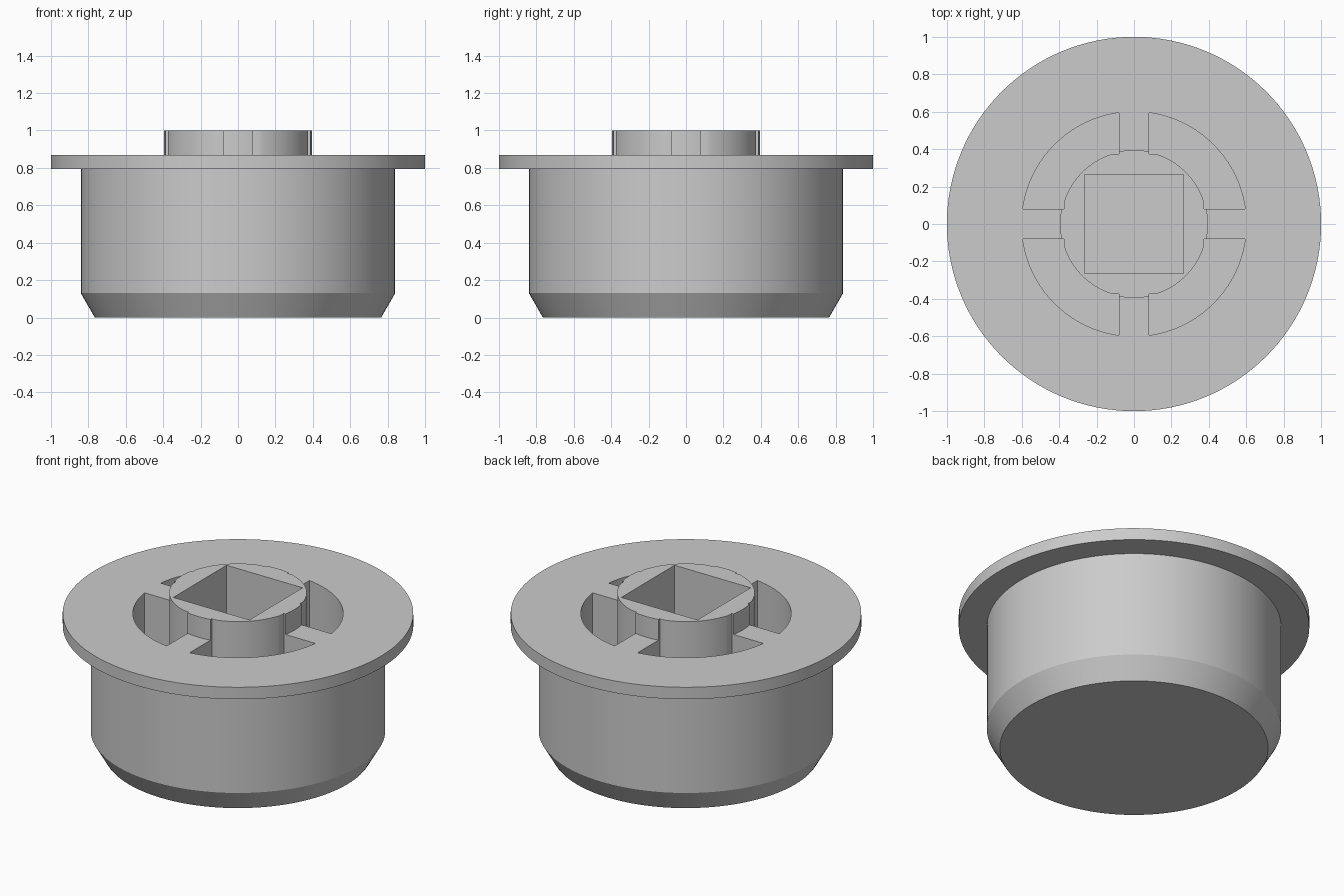
import bpy
import bmesh
import math

if "Cube" in bpy.data.objects:
    bpy.data.objects.remove(bpy.data.objects["Cube"], do_unlink=True)

SEGMENTS = 128
FLOOR = 0.13

grey = bpy.data.materials.new("plain_grey")
grey.use_nodes = True
grey.diffuse_color = (0.6, 0.6, 0.6, 1)
grey.node_tree.nodes["Principled BSDF"].inputs["Base Color"].default_value = (0.6, 0.6, 0.6, 1)


def make_object(name, bm):
    bmesh.ops.recalc_face_normals(bm, faces=bm.faces[:])
    mesh = bpy.data.meshes.new(name)
    bm.to_mesh(mesh)
    bm.free()
    mesh.materials.append(grey)
    obj = bpy.data.objects.new(name, mesh)
    bpy.context.collection.objects.link(obj)
    return obj


def stack_rings(bm, rings):
    """Join equal point rings into a closed solid with capped ends."""
    loops = [[bm.verts.new(p) for p in ring] for ring in rings]
    for low, high in zip(loops, loops[1:]):
        for i in range(len(low)):
            j = (i + 1) % len(low)
            bm.faces.new((low[i], low[j], high[j], high[i]))
    bm.faces.new(loops[0][::-1])
    bm.faces.new(loops[-1])


def circle(radius, z):
    steps = [math.tau * i / SEGMENTS for i in range(SEGMENTS)]
    return [(radius * math.cos(a), radius * math.sin(a), z) for a in steps]


def arc(radius, start, end, count):
    steps = [start + (end - start) * i / count for i in range(count + 1)]
    return [(radius * math.cos(a), radius * math.sin(a)) for a in steps]


# Plug: chamfered barrel, flange and raised hub
profile = [(0.765, 0), (0.84, 0.13), (0.84, 0.795), (1, 0.795),
           (1, 0.87), (0.395, 0.87), (0.395, 1)]
bm = bmesh.new()
stack_rings(bm, [circle(r, z) for r, z in profile])
plug = make_object("flanged_plug", bm)

# Four curved pockets around the hub, leaving webs between them
web, flat, inner, outer = 0.08, 0.375, 0.392, 0.6
a_out = math.asin(web / outer)
a_in = math.acos(flat / inner)
outline = arc(outer, a_out, math.pi / 2 - a_out, 32)
outline += [(web, flat)]
outline += arc(inner, math.pi / 2 - a_in, a_in, 24)
outline += [(flat, web)]
bm = bmesh.new()
for quarter in range(4):
    c, s = round(math.cos(quarter * math.pi / 2)), round(math.sin(quarter * math.pi / 2))
    turned = [(c * x - s * y, s * x + c * y) for x, y in outline]
    stack_rings(bm, [[(x, y, z) for x, y in turned] for z in (FLOOR, 1.1)])

# Square socket in the hub
h = 0.265
corners = [(-h, -h), (h, -h), (h, h), (-h, h)]
stack_rings(bm, [[(x, y, z) for x, y in corners] for z in (FLOOR, 1.1)])
cutter = make_object("recess_cutter", bm)
cutter.hide_render = True

# Cut the recesses, then shade with sharp edges kept
cut = plug.modifiers.new("recesses", "BOOLEAN")
cut.operation = "DIFFERENCE"
cut.solver = "EXACT"
cut.object = cutter
bpy.ops.object.select_all(action="DESELECT")
plug.select_set(True)
bpy.context.view_layer.objects.active = plug
bpy.ops.object.modifier_apply(modifier=cut.name)
bpy.data.objects.remove(cutter, do_unlink=True)
bpy.ops.object.shade_smooth_by_angle(angle=math.radians(25))
